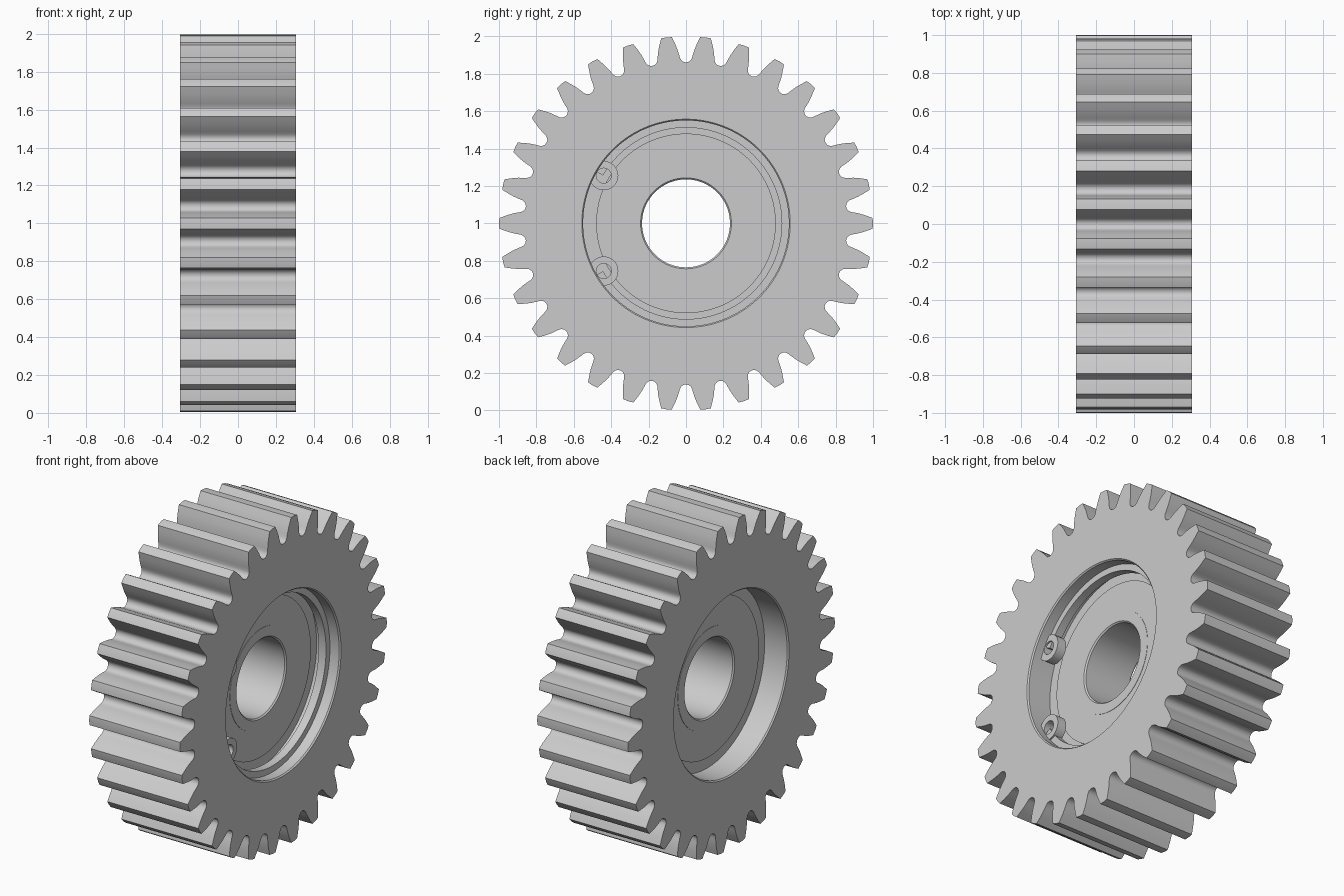
import bpy, bmesh
from math import cos, sin, radians

cube = bpy.data.objects.get("Cube")
if cube:
    bpy.data.objects.remove(cube)

steel = bpy.data.materials.new("grey_steel")
steel.use_nodes = True
GREY = (0.6, 0.6, 0.6, 1)
steel.diffuse_color = GREY
steel.node_tree.nodes["Principled BSDF"].inputs["Base Color"].default_value = GREY

TEETH = 30
HALF = 0.307            # half the face width
FLOOR = HALF - 0.15     # recess floor
TOOTH = "tooth"         # marks a station that follows the tooth outline

# Half a tooth: (angle from tooth centre in degrees, radius)
FLANK = [(0, 1.0), (1.65, 0.998), (1.95, 0.985), (2.6, 0.958), (3.2, 0.93),
         (3.65, 0.903), (3.95, 0.884), (4.4, 0.872), (5.1, 0.864), (6, 0.861)]


def tooth_outline():
    """Whole gear outline as (angle, radius) pairs."""
    tooth = [(-a, r) for a, r in FLANK[:0:-1]] + FLANK[:-1]
    step = 360 / TEETH
    return [(a + i * step, r) for i in range(TEETH) for a, r in tooth]


def arc(start, end, count):
    return [(start + (end - start) * i / count, 0) for i in range(count + 1)]


def lathe(name, section, spokes, centre=(0, 1), closed=True):
    """Sweep a closed section of (x, radius) around an axis along x."""
    bm = bmesh.new()
    loops = []
    for angle, tooth_r in spokes:
        t = radians(angle)
        loop = []
        for x, r in section:
            r = tooth_r if r == TOOTH else r
            loop.append(bm.verts.new((x, centre[0] + r * cos(t), centre[1] + r * sin(t))))
        loops.append(loop)
    n = len(section)
    for i in range(len(loops) - (0 if closed else 1)):
        a, b = loops[i], loops[(i + 1) % len(loops)]
        for j in range(n):
            k = (j + 1) % n
            bm.faces.new((a[j], a[k], b[k], b[j]))
    if not closed:
        bm.faces.new(loops[0])
        bm.faces.new(loops[-1])
    bmesh.ops.recalc_face_normals(bm, faces=bm.faces)
    mesh = bpy.data.meshes.new(name)
    bm.to_mesh(mesh)
    bm.free()
    mesh.materials.append(steel)
    obj = bpy.data.objects.new(name, mesh)
    bpy.context.collection.objects.link(obj)
    bpy.ops.object.select_all(action="DESELECT")
    obj.select_set(True)
    bpy.context.view_layer.objects.active = obj
    bpy.ops.object.shade_smooth_by_angle(angle=radians(28))
    return obj


def mirrored(half):
    """Complete a section from its +x half."""
    return half + [(-x, r) for x, r in reversed(half)]


# Toothed body with a chamfered recess in each side
lathe("gear_body", mirrored([
    (FLOOR, 0.29), (FLOOR, 0.48), (FLOOR - 0.01, 0.48), (FLOOR - 0.01, 0.55),
    (HALF - 0.008, 0.55), (HALF, 0.557), (HALF, TOOTH)]), tooth_outline())

# Bushing lining the bore
full_circle = arc(0, 360, 96)[:-1]
lathe("bore_bushing", mirrored([
    (FLOOR - 0.006, 0.235), (FLOOR + 0.002, 0.243), (FLOOR + 0.002, 0.305)]), full_circle)

# Open retaining ring in the right-hand recess, with two eyelets
RING_BACK, RING_FRONT = HALF - 0.12, HALF - 0.07
lathe("retaining_ring", [
    (RING_BACK, 0.512), (RING_FRONT, 0.512), (RING_FRONT, 0.56), (RING_BACK, 0.56)],
    arc(-150, 150, 96), closed=False)

for side, label in ((1, "upper"), (-1, "lower")):
    lathe(label + "_ring_eyelet", [
        (RING_BACK, 0.04), (RING_FRONT + 0.01, 0.04),
        (RING_FRONT + 0.01, 0.078), (RING_BACK, 0.078)],
        arc(0, 360, 32)[:-1], centre=(-0.44, 1 + side * 0.255))
